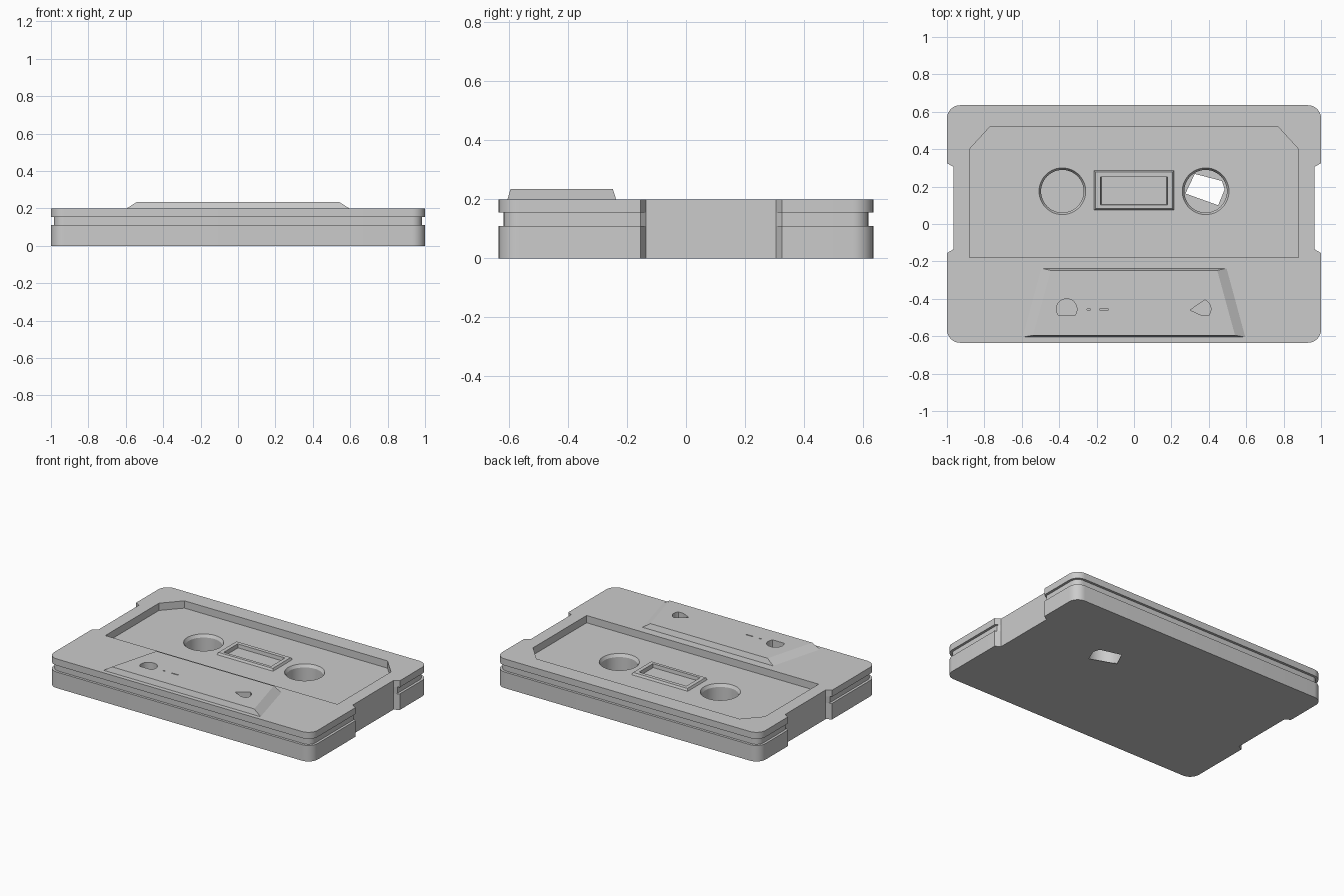
import bpy, bmesh
from math import sin, cos, radians

if "Cube" in bpy.data.objects:
    bpy.data.objects.remove(bpy.data.objects["Cube"])


def loft(name, rings):
    """Closed solid through a stack of (z, outline) rings."""
    bm = bmesh.new()
    loops = [[bm.verts.new((x, y, z)) for x, y in pts] for z, pts in rings]
    n = len(loops[0])
    for a, b in zip(loops, loops[1:]):
        for i in range(n):
            j = (i + 1) % n
            bm.faces.new((a[i], a[j], b[j], b[i]))
    bm.faces.new(loops[0][::-1])
    bm.faces.new(loops[-1])
    bmesh.ops.recalc_face_normals(bm, faces=bm.faces)
    mesh = bpy.data.meshes.new(name)
    bm.to_mesh(mesh)
    bm.free()
    obj = bpy.data.objects.new(name, mesh)
    bpy.context.collection.objects.link(obj)
    return obj


def arc(cx, cy, r, a0, a1, n):
    return [(cx + r * cos(radians(a0 + (a1 - a0) * i / n)),
             cy + r * sin(radians(a0 + (a1 - a0) * i / n))) for i in range(n + 1)]


def circle(cx, cy, r, n=48):
    return arc(cx, cy, r, 0, 360, n)[:-1]


def rect(x0, x1, y0, y1):
    return [(x0, y0), (x1, y0), (x1, y1), (x0, y1)]


def mirrored(half):
    return half + [(-x, y) for x, y in reversed(half)]


def shell_outline(inset):
    """Rounded case outline with a shallow grip notch on each side."""
    e, r = 1 - inset, 0.07 - inset
    return mirrored(arc(0.93, -0.565, r, -90, 0, 8)
                    + [(e, -0.155), (0.965, -0.135), (0.965, 0.305), (e, 0.325)]
                    + arc(0.93, 0.565, r, 0, 90, 8))


def combine(target, other, operation):
    mod = target.modifiers.new(operation, 'BOOLEAN')
    mod.operation, mod.object, mod.solver = operation, other, 'EXACT'
    other.hide_render = True
    bpy.context.view_layer.objects.active = target
    bpy.ops.object.modifier_apply(modifier=mod.name)
    bpy.data.objects.remove(other)


# Case with a groove running around the edge
outer, inner = shell_outline(0), shell_outline(0.017)
case = loft("cassette_case", [(0, outer), (0.11, outer), (0.11, inner),
                              (0.155, inner), (0.155, outer), (0.2, outer)])

# Sunken label area
label = mirrored([(0.88, -0.18), (0.88, 0.40), (0.77, 0.52)])
combine(case, loft("label_cut", [(0.15, label), (0.3, label)]), 'DIFFERENCE')

# Raised head panel with sloping sides
base = mirrored([(0.595, -0.605), (0.495, -0.237)])
top = mirrored([(0.54, -0.595), (0.445, -0.248)])
combine(case, loft("head_panel", [(0.17, base), (0.2, base), (0.235, top)]), 'UNION')

# Window frame and sunken window
frame = rect(-0.213, 0.213, 0.075, 0.285)
frame_top = rect(-0.206, 0.206, 0.082, 0.278)
combine(case, loft("window_frame", [(0.13, frame), (0.15, frame), (0.165, frame_top)]), 'UNION')
combine(case, loft("window_cut", [(0.14, rect(-0.175, 0.175, 0.105, 0.25)),
                                  (0.2, rect(-0.185, 0.185, 0.10, 0.255))]), 'DIFFERENCE')

# Reel wells with a chamfered rim
for x in (-0.383, 0.383):
    combine(case, loft("reel_cut", [(0.003, circle(x, 0.175, 0.114)),
                                    (0.13, circle(x, 0.175, 0.114)),
                                    (0.15, circle(x, 0.175, 0.125)),
                                    (0.25, circle(x, 0.175, 0.125))]), 'DIFFERENCE')

# Opening through the floor of the right well
slot = [(0.325, 0.268), (0.275, 0.163), (0.45, 0.10), (0.485, 0.185), (0.47, 0.23)]
combine(case, loft("floor_slot_cut", [(-0.1, slot), (0.05, slot)]), 'DIFFERENCE')

# Pin holes and small slits in the head panel
left_pin = arc(-0.36, -0.455, 0.055, -37, 217, 24)
right_pin = [(0.30, -0.46), (0.365, -0.49)] + arc(0.357, -0.455, 0.054, -38, 65, 12)
slits = [rect(-0.25, -0.232, -0.461, -0.454), rect(-0.185, -0.135, -0.461, -0.454)]
for outline in [left_pin, right_pin] + slits:
    combine(case, loft("pin_cut", [(0.004, outline), (0.3, outline)]), 'DIFFERENCE')

# Smooth rounded corners and wells, keep hard edges
case.select_set(True)
bpy.context.view_layer.objects.active = case
bpy.ops.object.shade_smooth_by_angle(angle=radians(25))
